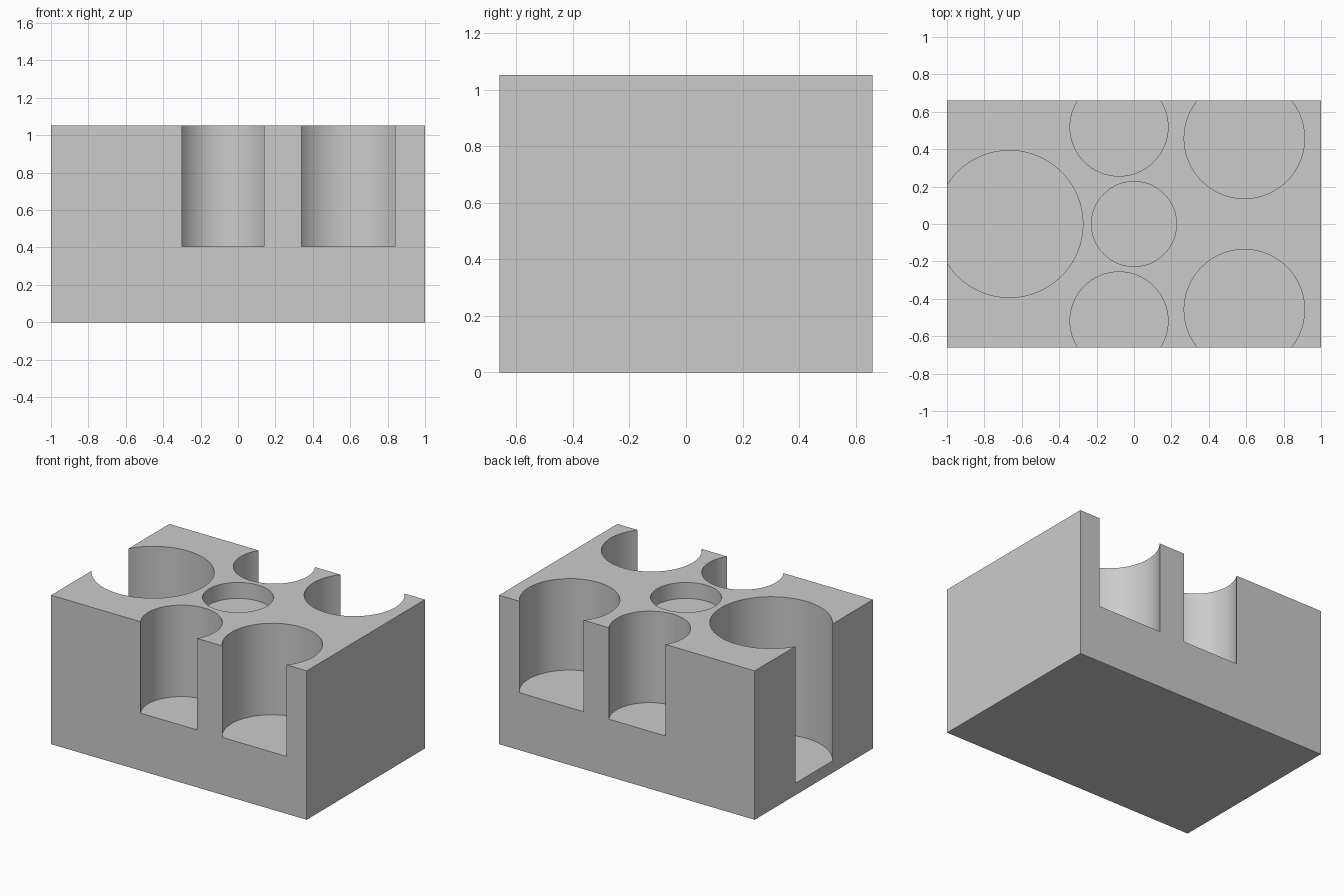
import bpy
import math

if "Cube" in bpy.data.objects:
    bpy.data.objects.remove(bpy.data.objects["Cube"], do_unlink=True)

W, D, H = 2.0, 1.32, 1.053

grey = bpy.data.materials.new("plain grey")
grey.use_nodes = True
colour = (0.6, 0.6, 0.6, 1)
grey.diffuse_color = colour
grey.node_tree.nodes["Principled BSDF"].inputs["Base Color"].default_value = colour

# Solid holder block
bpy.ops.mesh.primitive_cube_add(size=1, location=(0, 0, H / 2))
block = bpy.context.object
block.name = "holder_block"
block.scale = (W, D, H)
bpy.ops.object.transform_apply(location=True, rotation=False, scale=True)
block.data.materials.append(grey)


def cut_pocket(name, x, y, radius, floor):
    """Sink a round pocket from the top down to the floor height."""
    top = H + 0.1
    bpy.ops.mesh.primitive_cylinder_add(vertices=64, radius=radius, depth=top - floor,
                                        location=(x, y, (top + floor) / 2))
    cutter = bpy.context.object
    cutter.name = name
    cutter.data.materials.append(grey)
    mod = block.modifiers.new(name, 'BOOLEAN')
    mod.operation = 'DIFFERENCE'
    mod.solver = 'EXACT'
    mod.object = cutter
    bpy.context.view_layer.objects.active = block
    bpy.ops.object.modifier_apply(modifier=mod.name)
    bpy.data.objects.remove(cutter, do_unlink=True)


# Deep pocket open to the side, and shallow middle pocket
cut_pocket("deep_pocket", -0.666, 0, 0.393, 0.085)
cut_pocket("middle_pocket", 0, 0, 0.227, 0.94)

# Pockets open to the front and back
for side, s in (("front", -1), ("back", 1)):
    cut_pocket(side + "_small_pocket", -0.08, s * 0.518, 0.262, 0.406)
    cut_pocket(side + "_large_pocket", 0.59, s * 0.458, 0.322, 0.406)

# Smooth pocket walls, sharp rims
bpy.ops.object.select_all(action='DESELECT')
block.select_set(True)
bpy.context.view_layer.objects.active = block
bpy.ops.object.shade_smooth_by_angle(angle=math.radians(30))
